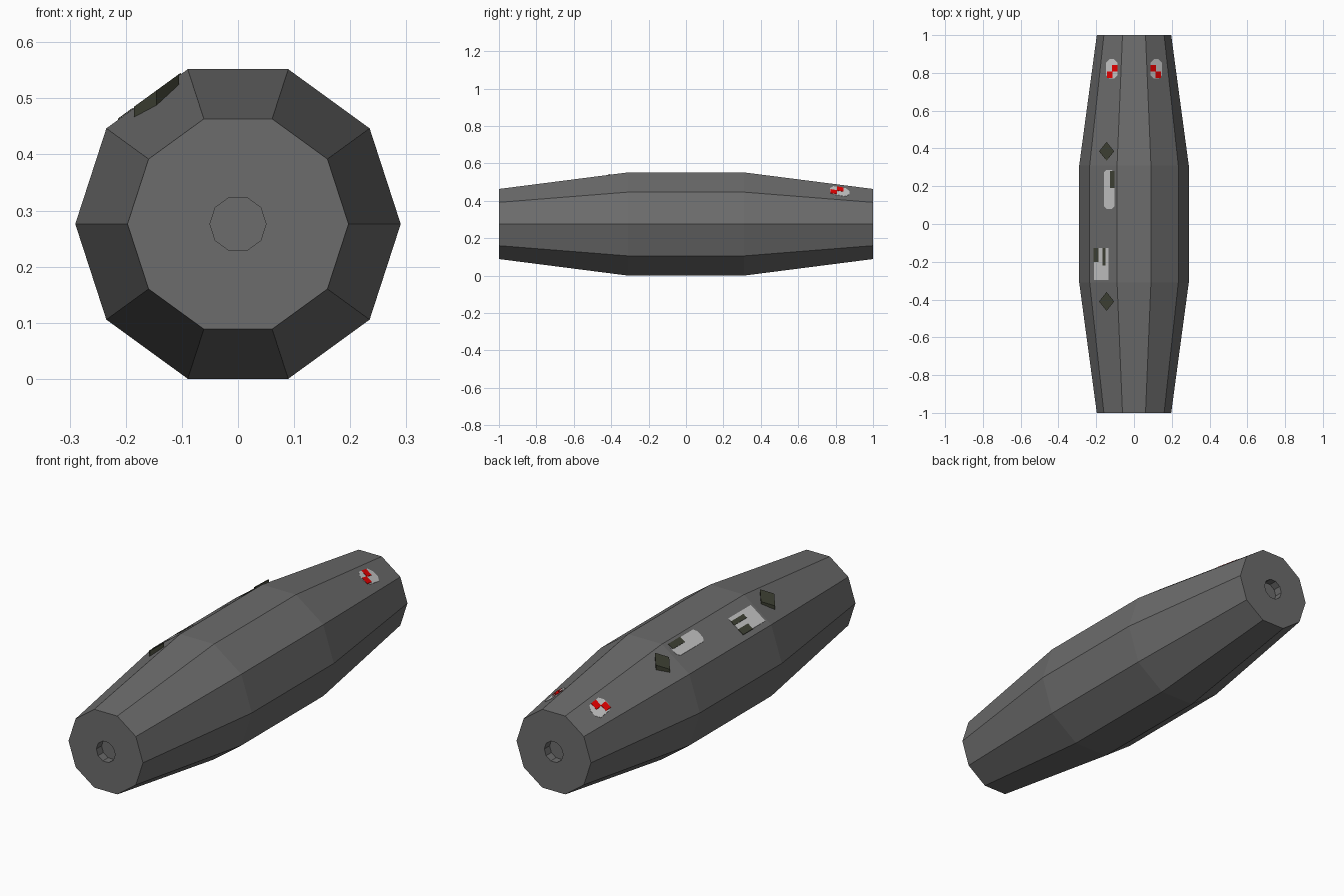
import bpy, bmesh, math

if "Cube" in bpy.data.objects:
    bpy.data.objects.remove(bpy.data.objects["Cube"])

ZC = 0.276            # height of the barrel axis
R_MID, R_END, Y_MID = 0.29, 0.197, 0.31
ANG = math.radians(54)  # tilt of the two upper side panels


def material(name, rgb):
    m = bpy.data.materials.new(name)
    m.diffuse_color = (*rgb, 1)
    m.use_nodes = True
    m.node_tree.nodes["Principled BSDF"].inputs["Base Color"].default_value = m.diffuse_color
    return m


GREY = material("dark grey", (0.15, 0.15, 0.15))
PALE = material("pale grey", (0.56, 0.56, 0.56))
RED = material("red", (0.9, 0.0, 0.0))
OLIVE = material("dark olive", (0.052, 0.056, 0.036))


def finish(bm, name, mat):
    bmesh.ops.recalc_face_normals(bm, faces=bm.faces)
    me = bpy.data.meshes.new(name)
    bm.to_mesh(me)
    bm.free()
    me.materials.append(mat)
    ob = bpy.data.objects.new(name, me)
    bpy.context.collection.objects.link(ob)
    return ob


def loft(bm, rings):
    """Join rings of equal length and cap both ends."""
    loops = [[bm.verts.new(p) for p in ring] for ring in rings]
    n = len(loops[0])
    for a, b in zip(loops, loops[1:]):
        for i in range(n):
            j = (i + 1) % n
            bm.faces.new((a[i], a[j], b[j], b[i]))
    bm.faces.new(loops[0][::-1])
    bm.faces.new(loops[-1])


# ten-sided barrel with a shallow socket in each end
half = [(0.05, 0.96), (0.05, 1.0), (R_END, 1.0), (R_MID, Y_MID)]
profile = [(r, -y) for r, y in half] + half[::-1]
bm = bmesh.new()
loft(bm, [[(r * math.cos(k * math.pi / 5), y, ZC + r * math.sin(k * math.pi / 5))
           for k in range(10)] for r, y in profile])
finish(bm, "barrel_body", GREY)


def apothem(y):
    t = max(0, (abs(y) - Y_MID) / (1 - Y_MID))
    return (R_MID + (R_END - R_MID) * t) * math.cos(math.pi / 10)


def on_panel(x, y, side, dist):
    """Point above plan position (x, y), at a distance from the axis along the panel normal."""
    return (x, y, ZC + (dist - x * side * math.cos(ANG)) / math.sin(ANG))


def plate(name, pts, mat, side=-1, lift=0.003, top=None):
    """Thin plate on an upper side panel, outlined as seen from the top."""
    bm = bmesh.new()
    low = [on_panel(x, y, side, apothem(y) - 0.004) for x, y in pts]
    high = [on_panel(x, y, side, top or apothem(y) + lift) for x, y in pts]
    loft(bm, [low, high])
    return finish(bm, name, mat)


def box(x0, x1, y0, y1, c=0.0):
    """Rectangle outline with optional cut corners."""
    if not c:
        return [(x0, y0), (x1, y0), (x1, y1), (x0, y1)]
    return [(x0 + c, y0), (x1 - c, y0), (x1, y0 + c), (x1, y1 - c),
            (x1 - c, y1), (x0 + c, y1), (x0, y1 - c), (x0, y0 + c)]


# raised diamonds on the left panel
for name, y in (("rear_diamond", 0.385), ("front_diamond", -0.41)):
    plate(name, [(-0.145, y - 0.05), (-0.105, y), (-0.145, y + 0.05), (-0.185, y)],
          OLIVE, top=0.278)

# pale marks with olive bars on the left panel
plate("rear_mark", box(-0.16, -0.103, 0.08, 0.286, 0.014), PALE, lift=0.001)
plate("rear_mark_bar", box(-0.127, -0.102, 0.19, 0.28), OLIVE, lift=0.002)
plate("front_mark", box(-0.212, -0.135, -0.297, -0.127), PALE, lift=0.001)
plate("front_mark_bar_outer", box(-0.214, -0.188, -0.20, -0.126), OLIVE, lift=0.002)
plate("front_mark_bar_inner", box(-0.168, -0.15, -0.22, -0.126), OLIVE, lift=0.002)

# mirrored round marks with red checks near the back end
for side, label in ((-1, "left"), (1, "right")):
    def flip(pts):
        return [(x * side, y) for x, y in pts]
    plate(label + "_round_mark", flip(box(0.088, 0.148, 0.77, 0.873, 0.018)),
          PALE, side, 0.001)
    plate(label + "_red_check_inner", flip(box(0.088, 0.117, 0.808, 0.843)),
          RED, side, 0.002)
    plate(label + "_red_check_outer", flip(box(0.115, 0.143, 0.773, 0.808)),
          RED, side, 0.002)
